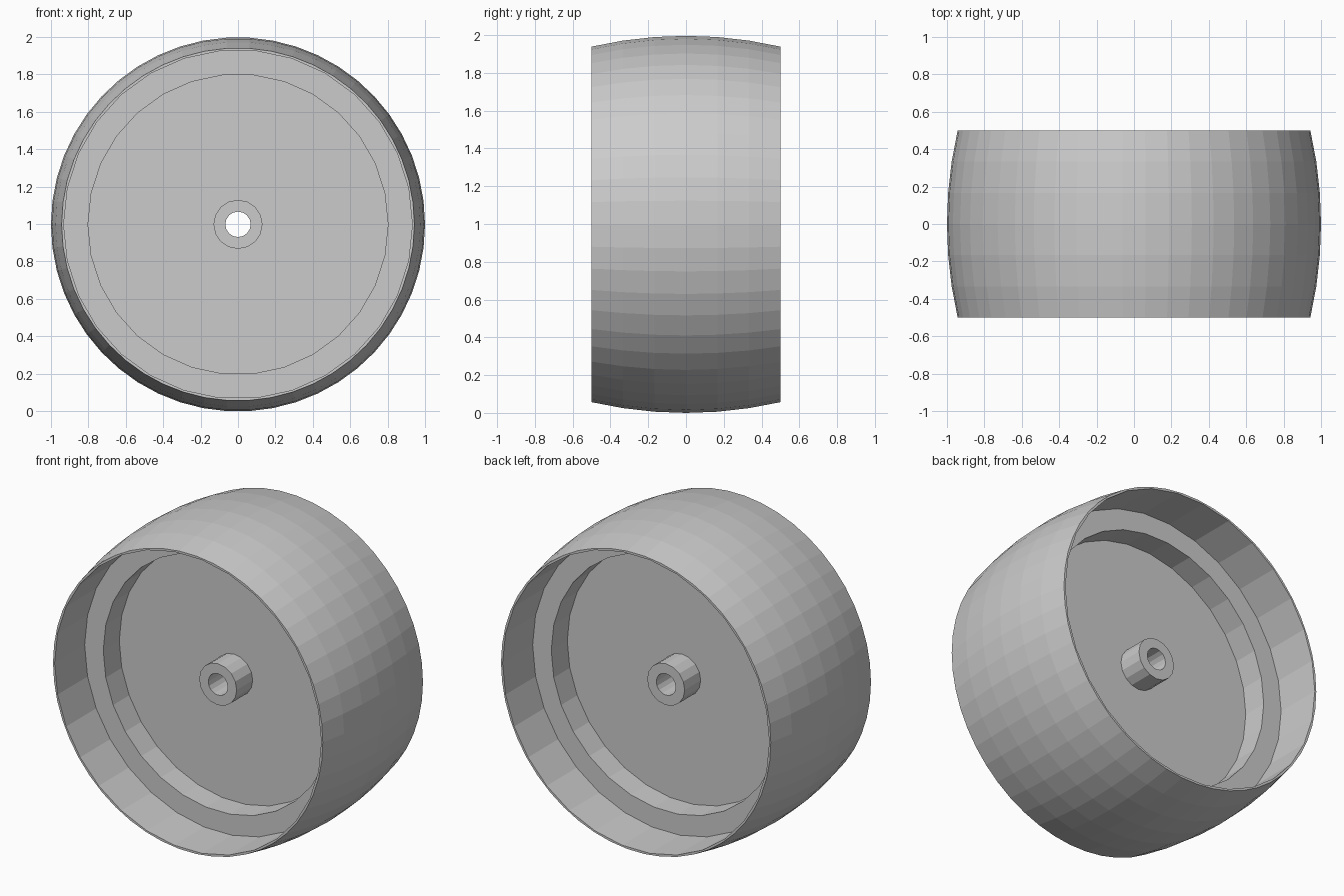
import bpy, bmesh, math

if "Cube" in bpy.data.objects:
    bpy.data.objects.remove(bpy.data.objects["Cube"])

N_OUT, N_IN, N_HUB = 50, 30, 16
CZ = math.cos(math.pi / N_OUT)      # axle height so the crown rests on z = 0
HALF = 0.5                          # half width
R_MID, R_EDGE = 1.0, 0.943          # crown radii
STEP_Y, WEB_Y = 0.2, 0.04           # half thickness of step ring and web


def lathe(name, profile, sides, closed=False):
    """Spin (radius, y) points round the axle; cap the ends unless closed."""
    bm = bmesh.new()
    rings = []
    for r, y in profile:
        rings.append([bm.verts.new((r * math.cos(a), y, CZ + r * math.sin(a)))
                      for a in (2 * math.pi * i / sides for i in range(sides))])
    pairs = list(zip(rings, rings[1:]))
    if closed:
        pairs.append((rings[-1], rings[0]))
    else:
        bm.faces.new(rings[0])
        bm.faces.new(rings[-1])
    for a, b in pairs:
        for i in range(sides):
            j = (i + 1) % sides
            bm.faces.new((a[i], a[j], b[j], b[i]))
    bmesh.ops.recalc_face_normals(bm, faces=bm.faces[:])
    mesh = bpy.data.meshes.new(name)
    bm.to_mesh(mesh)
    bm.free()
    ob = bpy.data.objects.new(name, mesh)
    bpy.context.collection.objects.link(ob)
    return ob


def cut(body, cutter):
    """Subtract the cutter, bake the result and remove the cutter."""
    cutter.hide_render = True
    mod = body.modifiers.new("cut", 'BOOLEAN')
    mod.operation = 'DIFFERENCE'
    mod.solver = 'EXACT'
    mod.object = cutter
    bpy.context.view_layer.objects.active = body
    bpy.ops.object.modifier_apply(modifier=mod.name)
    bpy.data.objects.remove(cutter)


# Crowned wheel body: arc profile across the width
sag = R_MID - R_EDGE
arc_r = (HALF ** 2 + sag ** 2) / (2 * sag)
crown = []
for k in range(7):
    y = -HALF + k / 6
    crown.append((R_MID - arc_r + math.sqrt(arc_r ** 2 - y * y), y))
wheel = lathe("pulley_wheel", crown, N_OUT)

# Stepped recesses on both faces
for s in (-1, 1):
    cut(wheel, lathe("recess_cutter", [(0.932, s * 0.7), (0.932, s * STEP_Y),
                                       (0.802, s * STEP_Y), (0.802, s * WEB_Y)], N_IN))

# Clearance through the web, hidden inside the hub wall
cut(wheel, lathe("bore_cutter", [(0.1, -0.3), (0.1, 0.3)], N_HUB))

# Hub tube
lathe("hub", [(0.131, -STEP_Y), (0.131, STEP_Y), (0.068, STEP_Y), (0.068, -STEP_Y)],
      N_HUB, closed=True)
